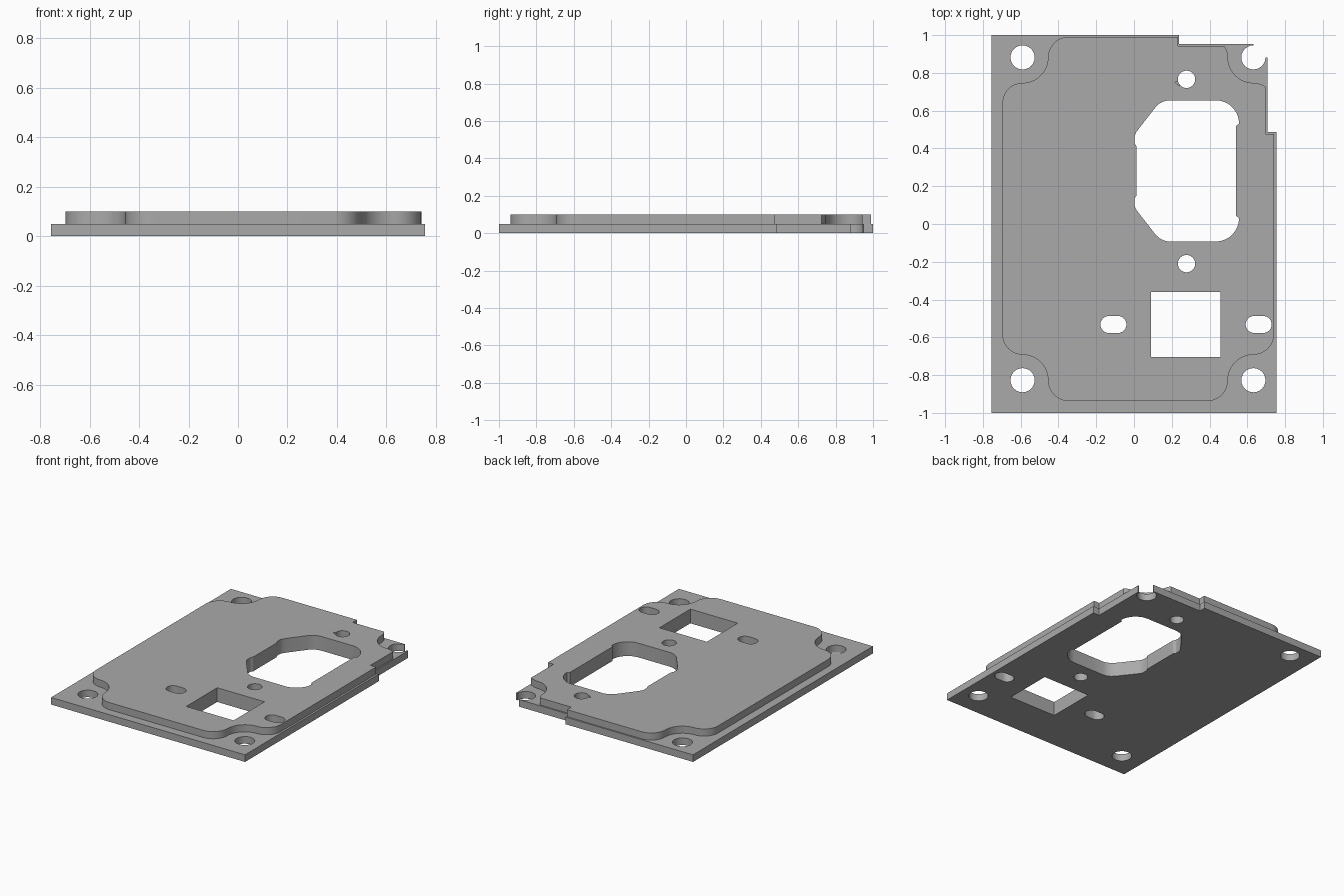
import bpy, bmesh
from math import cos, sin, radians

cube = bpy.data.objects.get("Cube")
if cube:
    bpy.data.objects.remove(cube, do_unlink=True)

grey = bpy.data.materials.new("plain grey")
grey.use_nodes = True
grey.diffuse_color = (0.4, 0.4, 0.4, 1)
grey.node_tree.nodes["Principled BSDF"].inputs["Base Color"].default_value = (0.4, 0.4, 0.4, 1)


def arc(cx, cy, r, a0, a1, n=12, sx=1, sy=1):
    angles = [radians(a0 + (a1 - a0) * i / n) for i in range(n + 1)]
    return [(cx + sx * r * cos(a), cy + sy * r * sin(a)) for a in angles]


def prism(name, outline, z0, z1):
    bm = bmesh.new()
    face = bm.faces.new([bm.verts.new((x, y, z0)) for x, y in outline])
    top = bmesh.ops.extrude_face_region(bm, geom=[face])["geom"]
    bmesh.ops.translate(bm, vec=(0, 0, z1 - z0),
                        verts=[v for v in top if isinstance(v, bmesh.types.BMVert)])
    bmesh.ops.remove_doubles(bm, verts=bm.verts, dist=1e-5)
    bmesh.ops.recalc_face_normals(bm, faces=bm.faces)
    mesh = bpy.data.meshes.new(name)
    bm.to_mesh(mesh)
    bm.free()
    mesh.materials.append(grey)
    obj = bpy.data.objects.new(name, mesh)
    bpy.context.collection.objects.link(obj)
    return obj


def combine(target, tool, operation):
    bpy.ops.object.select_all(action="DESELECT")
    bpy.context.view_layer.objects.active = target
    target.select_set(True)
    mod = target.modifiers.new(operation, "BOOLEAN")
    mod.operation, mod.solver, mod.object = operation, "EXACT", tool
    bpy.ops.object.modifier_apply(modifier=mod.name)
    bpy.data.objects.remove(tool, do_unlink=True)


def cut(target, outline, z0=-0.1, z1=0.2):
    combine(target, prism("cutter", outline, z0, z1), "DIFFERENCE")


def rect(x0, y0, x1, y1):
    return [(x0, y0), (x1, y0), (x1, y1), (x0, y1)]


LEFT, RIGHT, FRONT, BACK = -0.59, 0.632, -0.827, 0.882
SCALLOP = 0.135


def raised_corner(hx, hy, edge_x, edge_y):
    # Fillet, scallop around the screw hole, fillet
    sx, sy = (1 if hx > 0 else -1), (1 if hy > 0 else -1)
    r1, r2 = abs(edge_x - hx), abs(edge_y - hy)
    pts = arc(hx, hy - sy * (SCALLOP + r1), r1, 0, 90, 12, sx, sy)
    pts += arc(hx, hy, SCALLOP, 270, 180, 12, sx, sy)[1:]
    pts += arc(hx - sx * (SCALLOP + r2), hy, r2, 0, 90, 12, sx, sy)[1:]
    return pts if sx * sy > 0 else pts[::-1]


# Base plate with its stepped back corner
plate = prism("cover_plate", [(-0.755, -1), (0.755, -1), (0.755, 0.487), (0.706, 0.487),
                              (0.706, 0.953), (0.238, 0.953), (0.238, 1), (-0.755, 1)], 0, 0.05)

# Raised panel, cut back along the same step
outline = []
for hx, hy, ex, ey in ((LEFT, FRONT, -0.697, -0.938), (RIGHT, FRONT, 0.741, -0.938),
                       (RIGHT, BACK, 0.741, 0.99), (LEFT, BACK, -0.697, 0.99)):
    outline += raised_corner(hx, hy, ex, ey)
panel = prism("raised_panel", outline, 0.03, 0.1)
cut(panel, rect(0.232, 0.943, 1, 1.2))
cut(panel, rect(0.697, 0.477, 1, 1.2))
combine(plate, panel, "UNION")

# Screw holes, the back one open at the corner
for x in (LEFT, RIGHT):
    for y in (FRONT, BACK):
        cut(plate, arc(x, y, 0.064, 0, 345, 23))
cut(plate, rect(RIGHT, BACK, 1, 1.2))

# Small round holes, slots and square window
for y in (0.766, -0.21):
    cut(plate, arc(0.278, y, 0.046, 0, 345, 23))
for x in (-0.109, 0.66):
    cut(plate, arc(x + 0.024, -0.532, 0.045, -90, 90) + arc(x - 0.024, -0.532, 0.045, 90, 270))
cut(plate, rect(0.09, -0.704, 0.459, -0.36))

# Large opening, mirrored about its own middle line
MID = 0.281
half = [(0.556, 0.25)] + arc(0.432, 0.25, 0.124, 6, 90)
half += [(0.183, 0.374), (0.158, 0.368), (0.134, 0.356), (0.114, 0.337),
         (0.029, 0.228), (0.012, 0.205), (0.003, 0.184), (0.003, 0.147), (0.013, 0.13)]
half = [(0.54, 0.237)] + half
cut(plate, [(x, MID + y) for x, y in half] + [(x, MID - y) for x, y in reversed(half)])

# Tiny nick beside the back round hole
cut(plate, [(0.215, 0.752), (0.235, 0.735), (0.262, 0.73), (0.25, 0.757)], 0.06, 0.2)

bpy.ops.object.select_all(action="DESELECT")
plate.select_set(True)
bpy.context.view_layer.objects.active = plate
bpy.ops.object.shade_smooth_by_angle(angle=radians(30))
